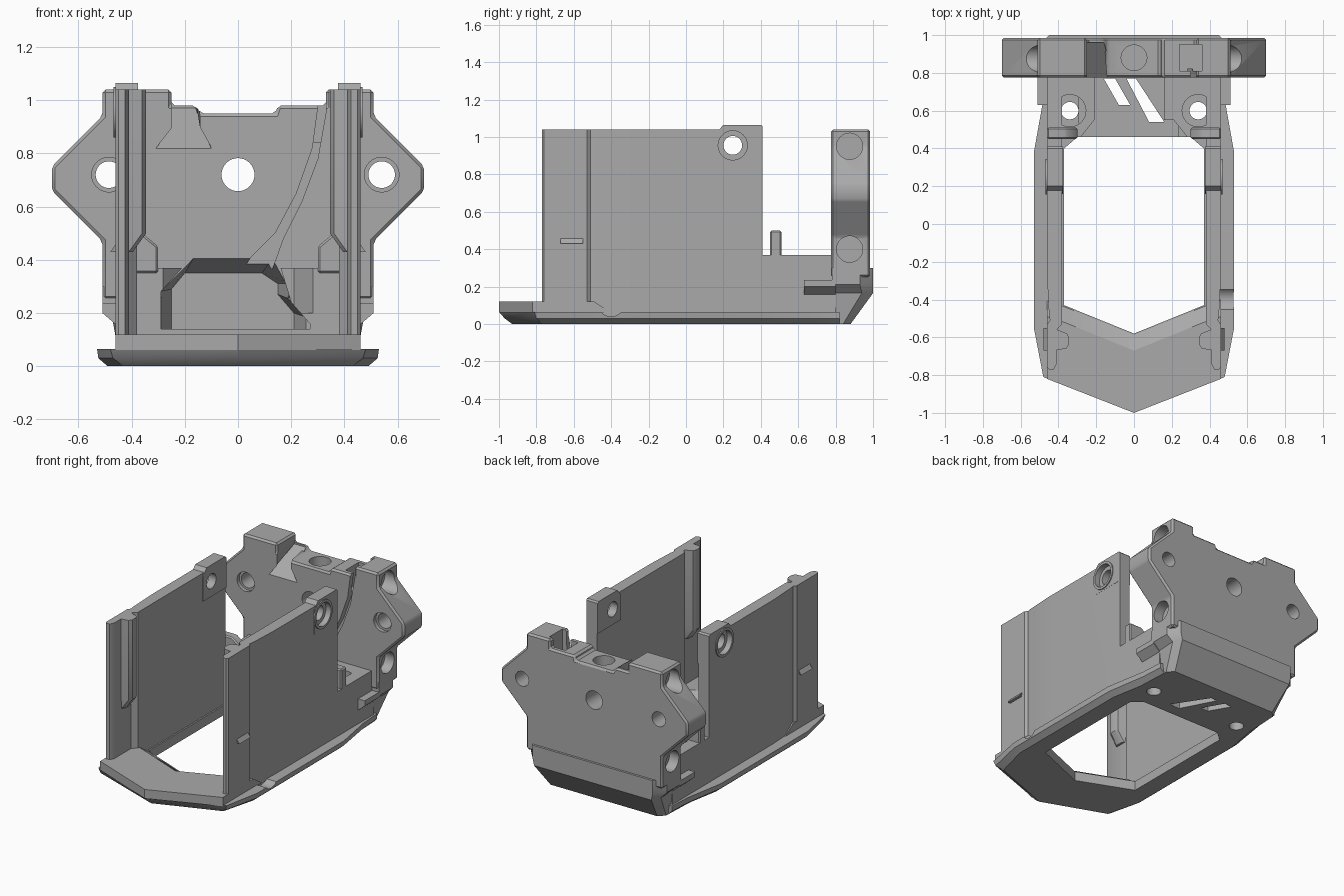
import bpy, bmesh, math
from mathutils import Vector

if "Cube" in bpy.data.objects:
    bpy.data.objects.remove(bpy.data.objects["Cube"], do_unlink=True)

grey = bpy.data.materials.new("plain grey")
grey.use_nodes = True
COLOUR = (0.4, 0.4, 0.4, 1)
grey.diffuse_color = COLOUR
grey.node_tree.nodes["Principled BSDF"].inputs["Base Color"].default_value = COLOUR


def place(axis, p, h):
    """Put a 2D profile point at height h along an axis."""
    u, v = p
    return Vector({"x": (h, u, v), "y": (u, h, v), "z": (u, v, h)}[axis])


def loft(name, axis, layers):
    """Solid through matching outlines, given as (height, points)."""
    bm = bmesh.new()
    rings = [[bm.verts.new(place(axis, p, h)) for p in pts] for h, pts in layers]
    n = len(rings[0])
    for a, b in zip(rings, rings[1:]):
        for i in range(n):
            j = (i + 1) % n
            bm.faces.new((a[i], a[j], b[j], b[i]))
    bm.faces.new(rings[0][::-1])
    bm.faces.new(rings[-1])
    bmesh.ops.recalc_face_normals(bm, faces=bm.faces)
    mesh = bpy.data.meshes.new(name)
    bm.to_mesh(mesh)
    bm.free()
    mesh.materials.append(grey)
    ob = bpy.data.objects.new(name, mesh)
    bpy.context.collection.objects.link(ob)
    return ob


def prism(name, axis, pts, lo, hi):
    return loft(name, axis, [(lo, pts), (hi, pts)])


def box(name, x0, x1, y0, y1, z0, z1):
    return prism(name, "z", [(x0, y0), (x1, y0), (x1, y1), (x0, y1)], z0, z1)


def rod(axis, centre, r, lo, hi, n=40):
    turn = [2 * math.pi * i / n for i in range(n)]
    pts = [(centre[0] + r * math.cos(t), centre[1] + r * math.sin(t)) for t in turn]
    return prism("cutter", axis, pts, lo, hi)


def both(pts):
    """Complete a half outline (x >= 0) by mirroring it in x."""
    return pts + [(-x, y) for x, y in reversed(pts) if x > 0]


def flip(pts, s):
    return [(s * x, y) for x, y in pts]


def cut(targets, cutters):
    for c in cutters:
        c.hide_render = True
        for t in targets:
            m = t.modifiers.new("cut", "BOOLEAN")
            m.operation, m.solver, m.object = "DIFFERENCE", "EXACT", c
            bpy.context.view_layer.objects.active = t
            bpy.ops.object.modifier_apply(modifier=m.name)
    for c in cutters:
        bpy.data.objects.remove(c, do_unlink=True)


def bevel(ob, width, segments=1):
    m = ob.modifiers.new("bevel", "BEVEL")
    m.width, m.segments, m.limit_method, m.angle_limit = width, segments, "ANGLE", 0.6
    bpy.context.view_layer.objects.active = ob
    bpy.ops.object.modifier_apply(modifier=m.name)


# Base frame with a chamfered underside and a large opening
low = both([(0, -.93), (.43, -.77), (.49, -.54), (.49, .38), (.45, .6), (.44, .82)])
rim = both([(0, -1), (.48, -.81), (.53, -.55), (.53, .38), (.48, .66), (.47, .82)])
mid = both([(0, -.97), (.47, -.80), (.525, -.55), (.525, .38), (.48, .66), (.47, .82)])
base = loft("base_frame", "z", [(0, low), (.03, mid), (.065, rim)])
hole = both([(0, -.58), (.37, -.43), (.37, .40), (.30, .46)])
cut([base], [prism("cutter", "z", hole, -.1, .3),
             rod("x", (-.4, .11), .07, .45, .7)])

# Raised front lip
lip_low = both([(0, -1), (.46, -.82), (.46, -.40), (.37, -.43)])
lip_top = both([(0, -1), (.46, -.82), (.46, -.49), (.37, -.52)])
lip_low.insert(4, (0, -.58))
lip_top.insert(4, (0, -.67))
loft("front_lip", "z", [(.06, lip_low), (.12, lip_top)])

# Rear deck, mounting pads and screw holes
deck = box("rear_deck", -.46, .46, .46, .80, .02, .14)
pads = []
profiles = {"right": [(-.46, .03), (-.46, .37), (-.21, .37), (-.29, .28), (-.29, .03)],
            "left": [(.46, .03), (.46, .37), (.16, .37), (.20, .24), (.27, .16), (.27, .03)]}
for side, pts in profiles.items():
    s = 1 if side == "left" else -1
    pad = prism(side + "_pad", "y", pts, .46, .80)
    corner = flip([(.33, .40), (.21, .55), (.1, .55), (.1, .40)], s)
    cut([pad], [prism("cutter", "z", corner, .2, .5)])
    cut([pad], [rod("z", (s * .34, .60), .085, .25, .5)])
    cut([base, deck, pad], [rod("z", (s * .34, .60), .046, -.1, .5)])
    pads.append(pad)

# Diagonal vents through the deck
vents = [[(-.16, .77), (-.10, .77), (-.02, .63), (-.08, .63)],
         [(-.04, .77), (.01, .77), (.16, .54), (.08, .54)]]
cut([base, deck], [prism("cutter", "z", v, -.1, .3) for v in vents])

# Side walls with lugs, ribs, low rear rails and pins
wall_plan = [(.46, .41), (.46, -.28), (.45, -.48), (.445, -.51), (.46, -.53), (.46, -.76),
             (.45, -.77), (.425, -.77), (.41, -.74), (.41, -.56), (.38, -.53), (.38, .41)]
rib_plan = [(.43, -.55), (.38, -.57), (.355, -.58), (.345, -.60),
            (.345, -.64), (.36, -.66), (.43, -.67)]
lug_side = [(.16, 1.02), (.20, 1.065), (.40, 1.065), (.41, 1.055), (.41, .85), (.16, .85)]
pin_side = [(.46, .35), (.46, .5), (.36, .5), (.30, .45), (.30, .35)]
for s, side in ((1, "left"), (-1, "right")):
    wall = prism(side + "_wall", "z", flip(wall_plan, s), .05, 1.04)
    lo, hi = sorted((s * .375, s * .461))
    lug = prism(side + "_lug", "x", lug_side, lo, hi)
    lo, hi = sorted((s * .43, s * .6))
    cut([wall, lug], [rod("x", (.25, .955), .078, lo, hi)])
    lo, hi = sorted((s * .3, s * .6))
    cut([wall, lug], [rod("x", (.25, .955), .05, lo, hi)])
    ring = rod("x", (.25, .955), .095, *sorted((s * .44, s * .468)))
    ring.name = side + "_lug_ring"
    cut([ring], [rod("x", (.25, .955), .078, lo, hi)])
    foot = flip([(x + .05, y) for x, y in rib_plan], s)
    loft(side + "_rib", "z", [(.43, foot), (.50, flip(rib_plan, s)), (1.04, flip(rib_plan, s))])
    rail = box(side + "_rail", *sorted((s * .38, s * .46)), .40, .80, .05, .37)
    bevel(prism(side + "_pin", "y", flip(pin_side, s), .45, .51), .008)
    # Small wing next to the rear foot
    wing = [(.44, .14), (.51, .20), (.51, .235), (.44, .235)]
    prism(side + "_wing", "y", flip(wing, s), .63, .80)

# Sloping rear foot
foot_plans = [(0, [(.44, .78), (.44, .84), (.40, .88)]),
              (.165, [(.46, .78), (.47, .94), (.44, 1)]),
              (.21, [(.51, .78), (.51, .93), (.45, 1)]),
              (.30, [(.51, .78), (.51, .93), (.45, 1)])]
rear_foot = loft("rear_foot", "z", [(h, both(p)) for h, p in foot_plans])

# Back plate with raised corners
half = [(.51, .25), (.51, .47), (.70, .66), (.70, .75), (.51, .94), (.51, 1.04)]
top = [(.33, 1.04), (.33, .98), (.15, .98), (.14, .95), (-.14, .95),
       (-.16, .98), (-.25, .98), (-.25, 1.04)]
plate = prism("back_plate", "y", half + top + [(-x, z) for x, z in reversed(half)], .775, .985)
bevel(plate, .012)

# Screw holes: through the plate, down from the top and in from the ends
cut([plate], [rod("y", (0, .72), .062, .6, 1.2),
              rod("y", (.54, .72), .05, .6, 1.2), rod("y", (.54, .72), .065, .6, .80),
              rod("y", (-.485, .72), .05, .6, 1.2), rod("y", (-.485, .72), .065, .6, .80),
              rod("z", (0, .88), .068, .83, 1.2)])
for s in (1, -1):
    cut([plate], [rod("x", (.875, z), .07, *sorted((s * .44, s * .8))) for z in (.95, .40)])

# Sloping notch, square pocket and curved cable groove
notch = loft("cutter", "y", [
    (.74, [(-.32, .79), (-.09, .79), (-.14, .88), (-.14, 1.1), (-.25, 1.1), (-.25, .88)]),
    (.96, [(-.25, .97), (-.16, .97), (-.16, 1.0), (-.16, 1.1), (-.25, 1.1), (-.25, 1.0)])])
pocket = box("cutter", .24, .36, .81, .95, .84, 1.2)
groove = prism("cutter", "y", [
    (.33, 1.1), (.33, .95), (.30, .78), (.24, .62), (.17, .48), (.12, .34), (0, .34), (.05, .41),
    (.14, .50), (.22, .65), (.28, .82), (.30, .97), (.30, 1.1)], .74, .82)
cut([plate], [notch, pocket, groove])

# Lower recess with a sloping ceiling
recess = loft("cutter", "y", [
    (.74, [(-.30, .14), (.27, .14), (.27, .18), (.20, .25), (.20, .31), (.14, .42),
           (-.16, .42), (-.30, .28)]),
    (.90, [(-.25, .14), (.21, .14), (.21, .20), (.15, .27), (.15, .31), (.09, .35),
           (-.20, .35), (-.25, .29)])])
cut([plate, rear_foot, deck], [recess])

for ob in bpy.context.scene.objects:
    if ob.type == "MESH":
        bpy.ops.object.select_all(action="DESELECT")
        ob.select_set(True)
        bpy.context.view_layer.objects.active = ob
        bpy.ops.object.shade_smooth_by_angle(angle=math.radians(30))
